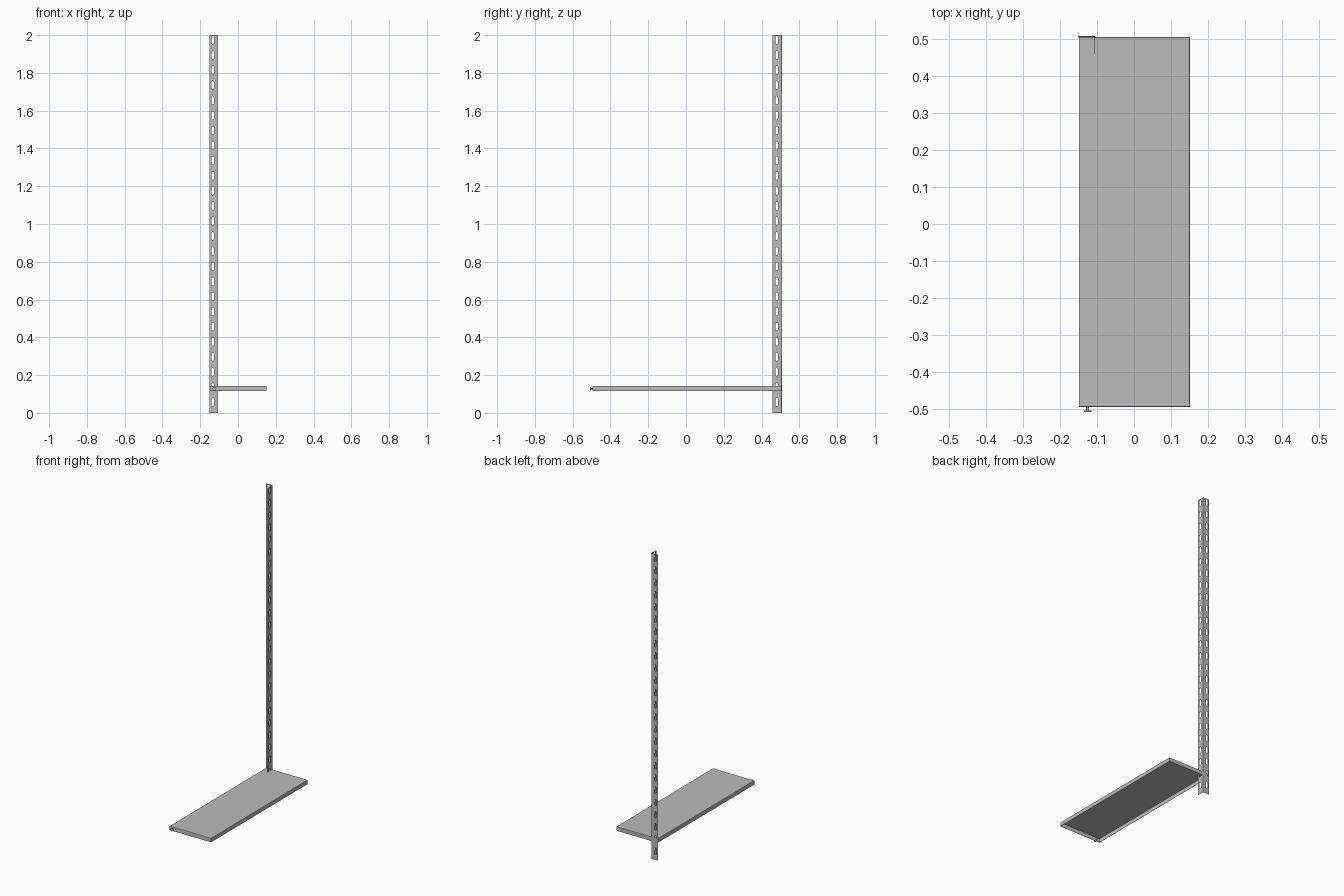
import bpy, bmesh, math
from mathutils import Matrix, Vector

if "Cube" in bpy.data.objects:
    bpy.data.objects.remove(bpy.data.objects["Cube"])

steel = bpy.data.materials.new("grey_steel")
steel.diffuse_color = (0.5, 0.5, 0.5, 1)
steel.use_nodes = True
steel.node_tree.nodes["Principled BSDF"].inputs["Base Color"].default_value = steel.diffuse_color


def add_object(name, bm):
    bmesh.ops.recalc_face_normals(bm, faces=bm.faces[:])
    me = bpy.data.meshes.new(name)
    bm.to_mesh(me)
    bm.free()
    me.materials.append(steel)
    ob = bpy.data.objects.new(name, me)
    bpy.context.collection.objects.link(ob)
    return ob


def slotted_strip(name, u0, u1, slot_u, matrix, thickness=0.0016):
    """Flat strip of 2 units with rounded slots, drawn as a filled 2D curve."""
    cu = bpy.data.curves.new(name + "_profile", 'CURVE')
    cu.dimensions = '2D'
    cu.fill_mode = 'BOTH'
    cu.extrude = thickness / 2

    def loop(pts):
        sp = cu.splines.new('POLY')
        sp.points.add(len(pts) - 1)
        for p, (u, v) in zip(sp.points, pts):
            p.co = (u, v, 0, 1)
        sp.use_cyclic_u = True

    loop([(u0, 0), (u1, 0), (u1, 2), (u0, 2)])
    r, half = 0.0075, 0.0215
    for k in range(25):
        zc = 0.057 + k * 0.0799
        pts = []
        for end, start in ((1, 0), (-1, math.pi)):
            for i in range(7):
                a = start + math.pi * i / 6
                pts.append((slot_u + r * math.cos(a),
                            zc + end * (half - r) + r * math.sin(a)))
        loop(pts)
    tmp = bpy.data.objects.new(name + "_tmp", cu)
    bpy.context.collection.objects.link(tmp)
    dg = bpy.context.evaluated_depsgraph_get()
    me = bpy.data.meshes.new_from_object(tmp.evaluated_get(dg))
    bm = bmesh.new()
    bm.from_mesh(me)
    bmesh.ops.remove_doubles(bm, verts=bm.verts[:], dist=1e-6)
    bm.transform(matrix)
    bpy.data.objects.remove(tmp)
    return add_object(name, bm)


# Slotted angle post: two legs meeting at the inner back corner
T = 0.0016
stand = Matrix.Rotation(math.pi / 2, 4, 'X')
slotted_strip("post_back_leg", -0.151, -0.105, -0.134,
              Matrix.Translation((0, 0.507 - T / 2, 0)) @ stand)
slotted_strip("post_side_leg", 0.459, 0.507 - T, 0.480,
              Matrix.Translation((-0.105 - T / 2, 0, 0))
              @ Matrix.Rotation(math.pi / 2, 4, 'Z') @ stand)

# Shelf tray: folded sheet, open underneath, with softened top edges
X0, X1, Y0, Y1, Z0, Z1 = -0.149, 0.151, -0.494, 0.505, 0.115, 0.142
bm = bmesh.new()
bmesh.ops.create_cube(bm, size=1)
for v in bm.verts:
    v.co = Vector((X1 if v.co.x > 0 else X0,
                   Y1 if v.co.y > 0 else Y0,
                   Z1 if v.co.z > 0 else Z0))
bottom = [f for f in bm.faces if f.normal.z < -0.9]
bmesh.ops.delete(bm, geom=bottom, context='FACES_ONLY')
top_edges = [e for e in bm.edges if all(v.co.z > Z1 - 1e-5 for v in e.verts)]
bmesh.ops.bevel(bm, geom=top_edges, offset=0.003, segments=2, profile=0.5, affect='EDGES')
shelf = add_object("shelf_tray", bm)
# make sure the sheet faces outward before thickening
if max(shelf.data.polygons, key=lambda p: p.area).normal.z < 0:
    shelf.data.flip_normals()
sol = shelf.modifiers.new("sheet_thickness", 'SOLIDIFY')
sol.thickness = 0.0016
sol.offset = -1


# Bolt at the front left corner: head, shank and nut along y
def rod(bm, radius, ya, yb, sides):
    m = Matrix.Translation((-0.125, (ya + yb) / 2, 0.128)) @ stand
    bmesh.ops.create_cone(bm, cap_ends=True, segments=sides, radius1=radius,
                          radius2=radius, depth=yb - ya, matrix=m)


for name, radius, ya, yb, sides in (("bolt_head", 0.010, -0.507, -0.503, 16),
                                    ("bolt_shank", 0.004, -0.504, -0.484, 16),
                                    ("bolt_nut", 0.007, -0.4925, -0.488, 6)):
    bm = bmesh.new()
    rod(bm, radius, ya, yb, sides)
    add_object(name, bm)
